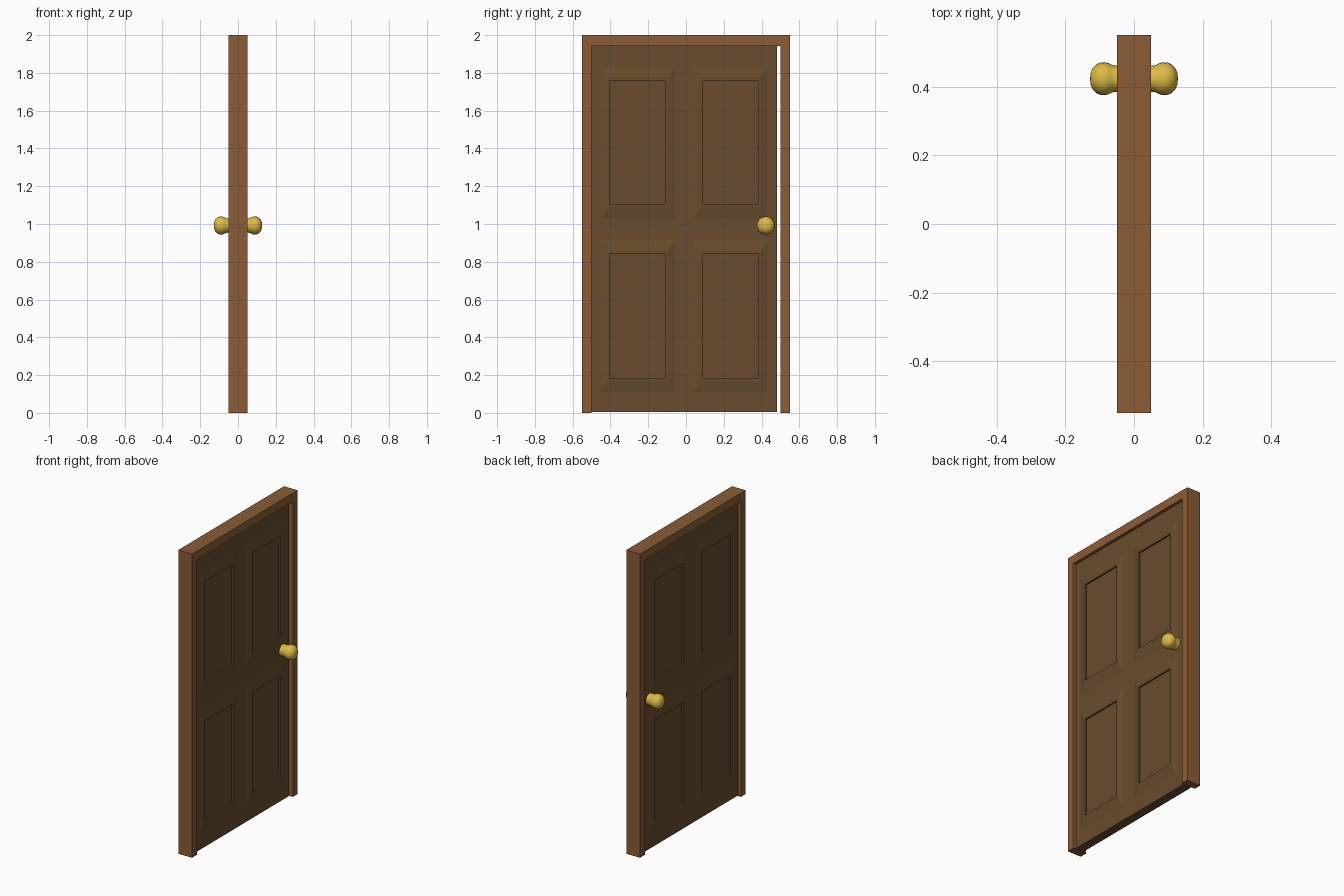
import bpy, bmesh, math

cube = bpy.data.objects.get("Cube")
if cube:
    bpy.data.objects.remove(cube, do_unlink=True)


def material(name, rgb):
    m = bpy.data.materials.new(name)
    m.use_nodes = True
    m.diffuse_color = (*rgb, 1)
    m.node_tree.nodes["Principled BSDF"].inputs["Base Color"].default_value = (*rgb, 1)
    return m


frame_wood = material("frame wood", (0.26, 0.107, 0.036))
door_wood = material("door wood", (0.14, 0.072, 0.026))
brass = material("brass", (0.73, 0.5, 0.06))


def finish(name, bm, mat):
    bmesh.ops.recalc_face_normals(bm, faces=bm.faces)
    mesh = bpy.data.meshes.new(name)
    bm.to_mesh(mesh)
    bm.free()
    mesh.materials.append(mat)
    ob = bpy.data.objects.new(name, mesh)
    bpy.context.collection.objects.link(ob)
    return ob


def prism(name, outline, half, mat):
    """Extrude a (y, z) outline through the wall thickness."""
    bm = bmesh.new()
    face = bm.faces.new([bm.verts.new((-half, y, z)) for y, z in outline])
    ext = bmesh.ops.extrude_face_region(bm, geom=[face])
    verts = [v for v in ext["geom"] if isinstance(v, bmesh.types.BMVert)]
    bmesh.ops.translate(bm, verts=verts, vec=(2 * half, 0, 0))
    return finish(name, bm, mat)


# Frame: one arch-shaped piece, open at the floor
W, H, T = 0.55, 2.0, 0.05
w, h = W - 0.05, H - 0.057
prism("door_frame", [(-W, 0), (-W, H), (W, H), (W, 0),
                     (w, 0), (w, h), (-w, h), (-w, 0)], T, frame_wood)

# Door leaf, hung against one jamb with a gap at the latch side
FACE, RAISED = 0.03, 0.041
prism("door_leaf", [(-w, 0.005), (-w, h), (0.483, h), (0.483, 0.005)], FACE, door_wood)


# Raised mouldings: sloped outside, sharp step down to the panel inside
def moulding(name, side, y0, y1, z0, z1):
    bm = bmesh.new()
    rings = []
    for grow, x in ((0.05, FACE), (0.012, RAISED), (0, RAISED), (0, FACE)):
        gz = grow * 1.5
        rings.append([bm.verts.new((side * x, y, z)) for y, z in (
            (y0 - grow, z0 - gz), (y1 + grow, z0 - gz),
            (y1 + grow, z1 + gz), (y0 - grow, z1 + gz))])
    for a, b in zip(rings, rings[1:]):
        for i in range(4):
            j = (i + 1) % 4
            bm.faces.new((a[i], a[j], b[j], b[i]))
    # close the hidden back so the normals point outward
    a, b = rings[-1], rings[0]
    for i in range(4):
        j = (i + 1) % 4
        bm.faces.new((a[i], a[j], b[j], b[i]))
    finish(name, bm, door_wood)


# Knob: lathed profile of (distance from centre, radius)
PROFILE = [(0.025, 0.038), (0.055, 0.038), (0.064, 0.040), (0.073, 0.045),
           (0.085, 0.048), (0.098, 0.047), (0.110, 0.042), (0.120, 0.032),
           (0.126, 0.018), (0.128, 0)]


def knob(name, side):
    bm = bmesh.new()
    verts = [bm.verts.new((side * x, 0, r)) for x, r in PROFILE]
    edges = [bm.edges.new(p) for p in zip(verts, verts[1:])]
    bmesh.ops.spin(bm, geom=verts + edges, cent=(0, 0, 0), axis=(1, 0, 0),
                   angle=math.tau, steps=20)
    bmesh.ops.remove_doubles(bm, verts=bm.verts, dist=0.0005)
    ob = finish(name, bm, brass)
    ob.location = (0, 0.423, 0.992)
    for p in ob.data.polygons:
        p.use_smooth = True


for side, label in ((1, "left"), (-1, "right")):
    for y0, col in ((-0.402, "hinge"), (0.09, "latch")):
        for z0, row in ((0.185, "lower"), (1.105, "upper")):
            moulding(f"{label}_{row}_{col}_panel", side, y0, y0 + 0.292, z0, z0 + 0.655)
    knob(f"{label}_knob", side)
